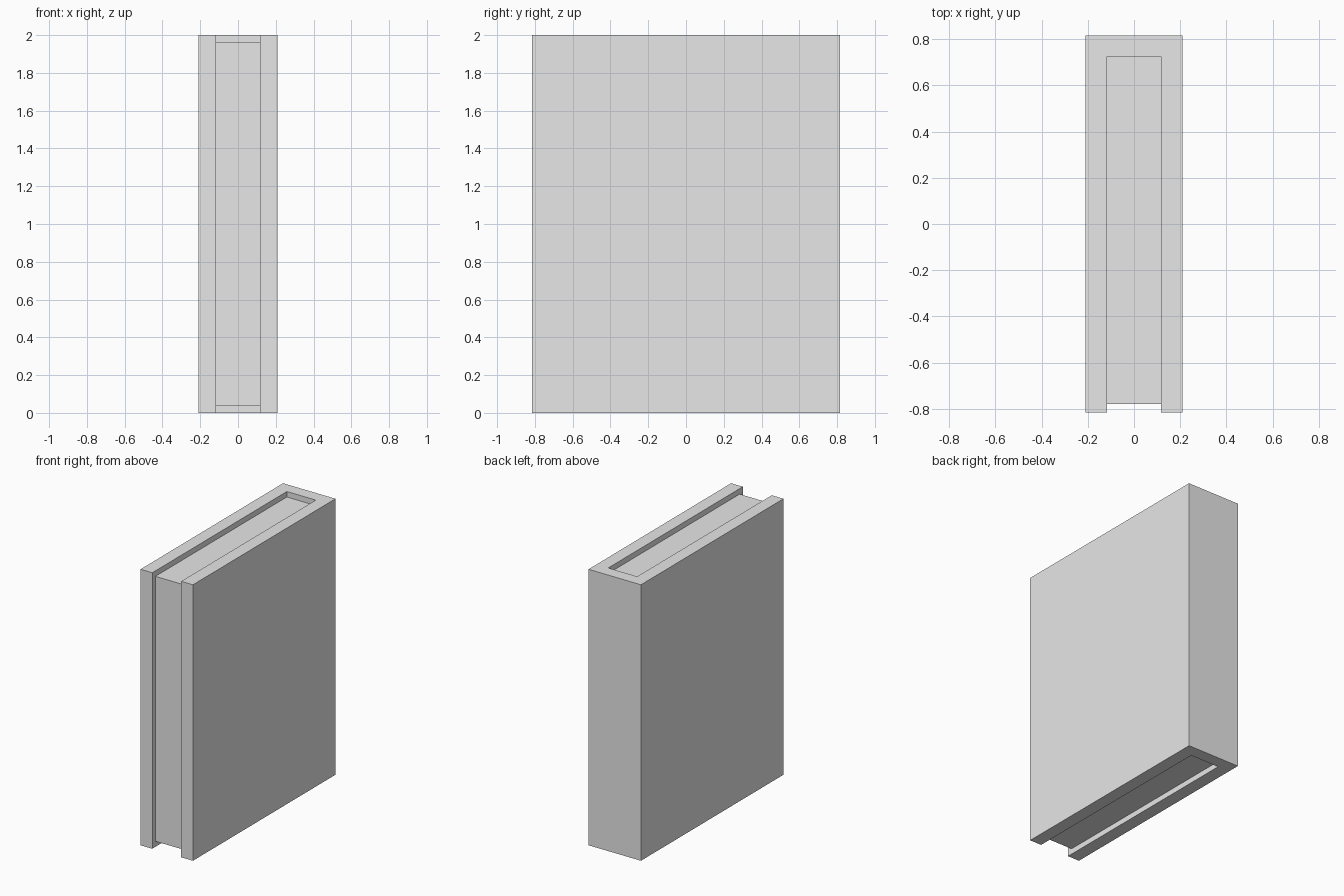
import bpy
import bmesh

cube = bpy.data.objects.get("Cube")
if cube:
    bpy.data.objects.remove(cube, do_unlink=True)

# Overall sizes
HALF_W, HALF_D, HEIGHT = 0.21, 0.816, 2.0
PAGE_HALF_W = 0.116
PAGE_FRONT, PAGE_BACK = -0.78, 0.725
PAGE_INSET = 0.04

grey = bpy.data.materials.new("light_grey")
grey.use_nodes = True
grey.diffuse_color = (0.8, 0.8, 0.8, 1)
grey.node_tree.nodes["Principled BSDF"].inputs["Base Color"].default_value = grey.diffuse_color


def extrude_profile(name, outline, bottom, top):
    """Raise a flat outline into a solid between two heights."""
    bm = bmesh.new()
    face = bm.faces.new([bm.verts.new((x, y, bottom)) for x, y in outline])
    raised = bmesh.ops.extrude_face_region(bm, geom=[face], use_keep_orig=True)
    verts = [v for v in raised["geom"] if isinstance(v, bmesh.types.BMVert)]
    bmesh.ops.translate(bm, verts=verts, vec=(0, 0, top - bottom))
    bmesh.ops.recalc_face_normals(bm, faces=bm.faces)
    mesh = bpy.data.meshes.new(name)
    bm.to_mesh(mesh)
    bm.free()
    mesh.materials.append(grey)
    obj = bpy.data.objects.new(name, mesh)
    bpy.context.collection.objects.link(obj)
    return obj


# Cover: two boards joined by the spine, open at the front
right_half = [(HALF_W, HALF_D), (HALF_W, -HALF_D),
              (PAGE_HALF_W, -HALF_D), (PAGE_HALF_W, PAGE_BACK)]
left_half = [(-x, y) for x, y in reversed(right_half)]
extrude_profile("book_cover", right_half + left_half, 0, HEIGHT)

# Page block, set back from the cover edges
pages = [(-PAGE_HALF_W, PAGE_FRONT), (PAGE_HALF_W, PAGE_FRONT),
         (PAGE_HALF_W, PAGE_BACK), (-PAGE_HALF_W, PAGE_BACK)]
extrude_profile("page_block", pages, PAGE_INSET, HEIGHT - PAGE_INSET)
